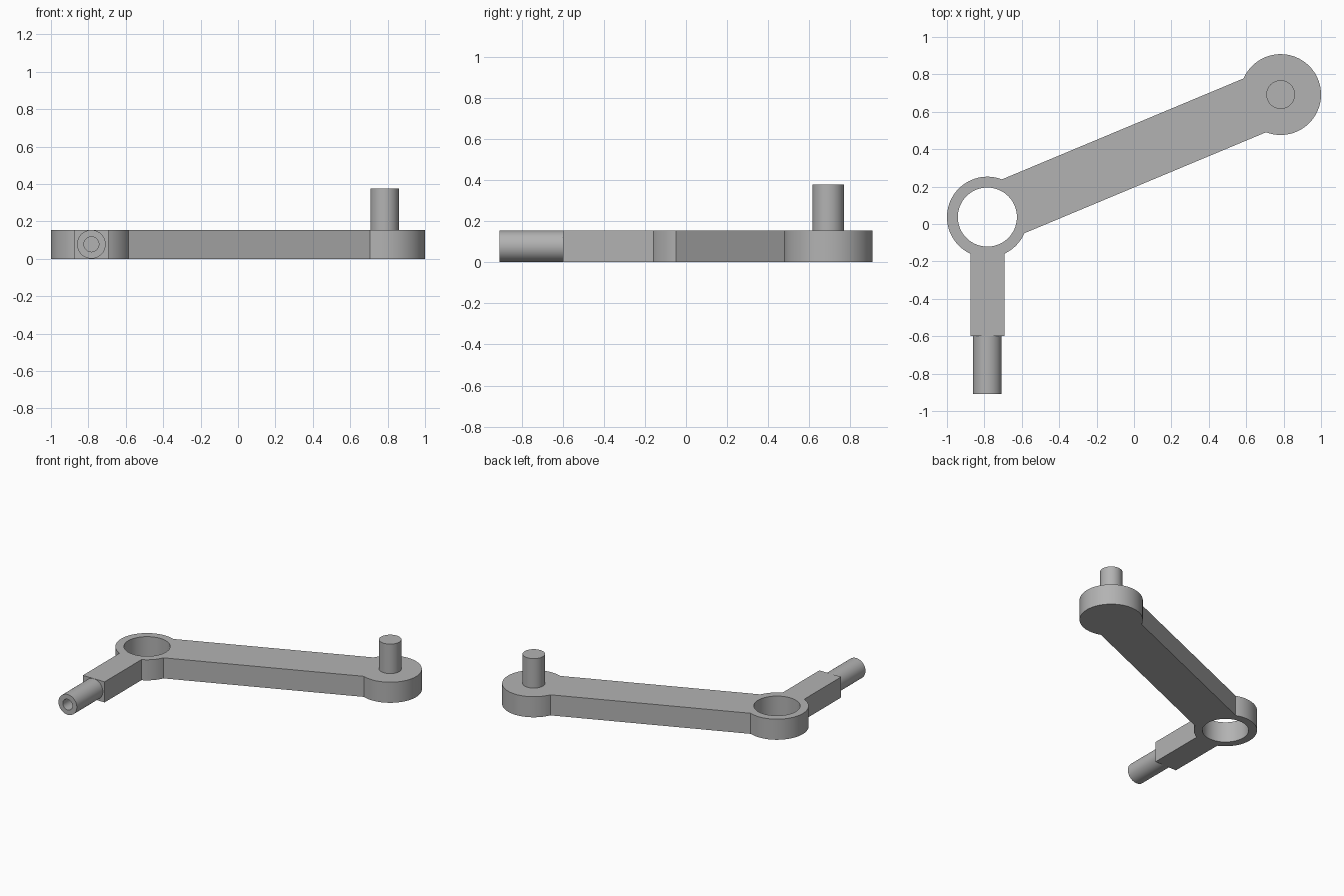
import bpy, bmesh
from math import sin, cos, asin, atan2, pi, radians
from mathutils import Matrix, Vector

cube = bpy.data.objects.get("Cube")
if cube:
    bpy.data.objects.remove(cube, do_unlink=True)

HEIGHT = 0.155
BOSS_R, BORE_R, PIN_R = 0.216, 0.158, 0.0765
ARM_HALF, STEM_HALF = 0.156, 0.091
STEM_END, SPIGOT_END = -0.598, -0.908
ring = Vector((-0.784, 0.037))
disc = Vector((0.784, 0.692))

grey = bpy.data.materials.new("grey_metal")
grey.use_nodes = True
grey.diffuse_color = (0.45, 0.45, 0.45, 1)
grey.node_tree.nodes["Principled BSDF"].inputs["Base Color"].default_value = (0.45, 0.45, 0.45, 1)


def finish(bm, name):
    bmesh.ops.recalc_face_normals(bm, faces=bm.faces[:])
    mesh = bpy.data.meshes.new(name)
    bm.to_mesh(mesh)
    bm.free()
    mesh.materials.append(grey)
    obj = bpy.data.objects.new(name, mesh)
    bpy.context.collection.objects.link(obj)
    bpy.ops.object.select_all(action='DESELECT')
    obj.select_set(True)
    bpy.context.view_layer.objects.active = obj
    bpy.ops.object.shade_smooth_by_angle(angle=radians(30))
    return obj


def arc(centre, radius, start, end, steps):
    angles = [start + (end - start) * i / steps for i in range(steps + 1)]
    return [centre + radius * Vector((cos(a), sin(a))) for a in angles]


def add_loop(bm, points):
    verts = [bm.verts.new((p.x, p.y, 0)) for p in points]
    return [bm.edges.new((v, verts[i - 1])) for i, v in enumerate(verts)]


def lathe(name, profile, matrix):
    """Revolve (radius, height) points about the local z axis."""
    bm = bmesh.new()
    verts = [bm.verts.new((r, 0, z)) for r, z in profile]
    edges = [bm.edges.new(pair) for pair in zip(verts, verts[1:])]
    bmesh.ops.spin(bm, geom=verts + edges, cent=(0, 0, 0), axis=(0, 0, 1),
                   angle=2 * pi, steps=64, use_merge=True)
    bmesh.ops.remove_doubles(bm, verts=bm.verts[:], dist=1e-5)
    bm.transform(matrix)
    return finish(bm, name)


# Lever plate: round boss, slanted arm, ring and square stem in one outline
along = disc - ring
slant = atan2(along.y, along.x)
arm_a = asin(ARM_HALF / BOSS_R)
stem_a = asin(STEM_HALF / BOSS_R)
down = 1.5 * pi
outline = arc(disc, BOSS_R, slant - pi + arm_a, slant + pi - arm_a, 64)
outline += arc(ring, BOSS_R, slant + arm_a, down - stem_a, 40)
outline += [Vector((ring.x - STEM_HALF, STEM_END)), Vector((ring.x + STEM_HALF, STEM_END))]
outline += arc(ring, BOSS_R, down + stem_a, slant - arm_a + 2 * pi, 12)

bm = bmesh.new()
edges = add_loop(bm, outline)
edges += add_loop(bm, arc(ring, BORE_R, 0, 2 * pi, 64)[:-1])
bmesh.ops.triangle_fill(bm, use_beauty=True, use_dissolve=False, edges=edges, normal=(0, 0, 1))
top = bmesh.ops.extrude_face_region(bm, geom=bm.faces[:], use_keep_orig=True)
bmesh.ops.translate(bm, vec=(0, 0, HEIGHT),
                    verts=[g for g in top["geom"] if isinstance(g, bmesh.types.BMVert)])
finish(bm, "lever_plate")

# Upright pin on the round boss
lathe("upright_pin", [(PIN_R, HEIGHT - 0.005), (PIN_R, 0.377), (0, 0.377)],
      Matrix.Translation((disc.x, disc.y, 0)))

# Spigot on the stem, with a blind hole in its end
length = STEM_END - SPIGOT_END
lathe("stem_spigot",
      [(PIN_R, -0.005), (PIN_R, length), (0.04, length), (0.04, 0.02), (0, 0.02)],
      Matrix.Translation((ring.x, STEM_END, HEIGHT / 2)) @ Matrix.Rotation(pi / 2, 4, 'X'))
